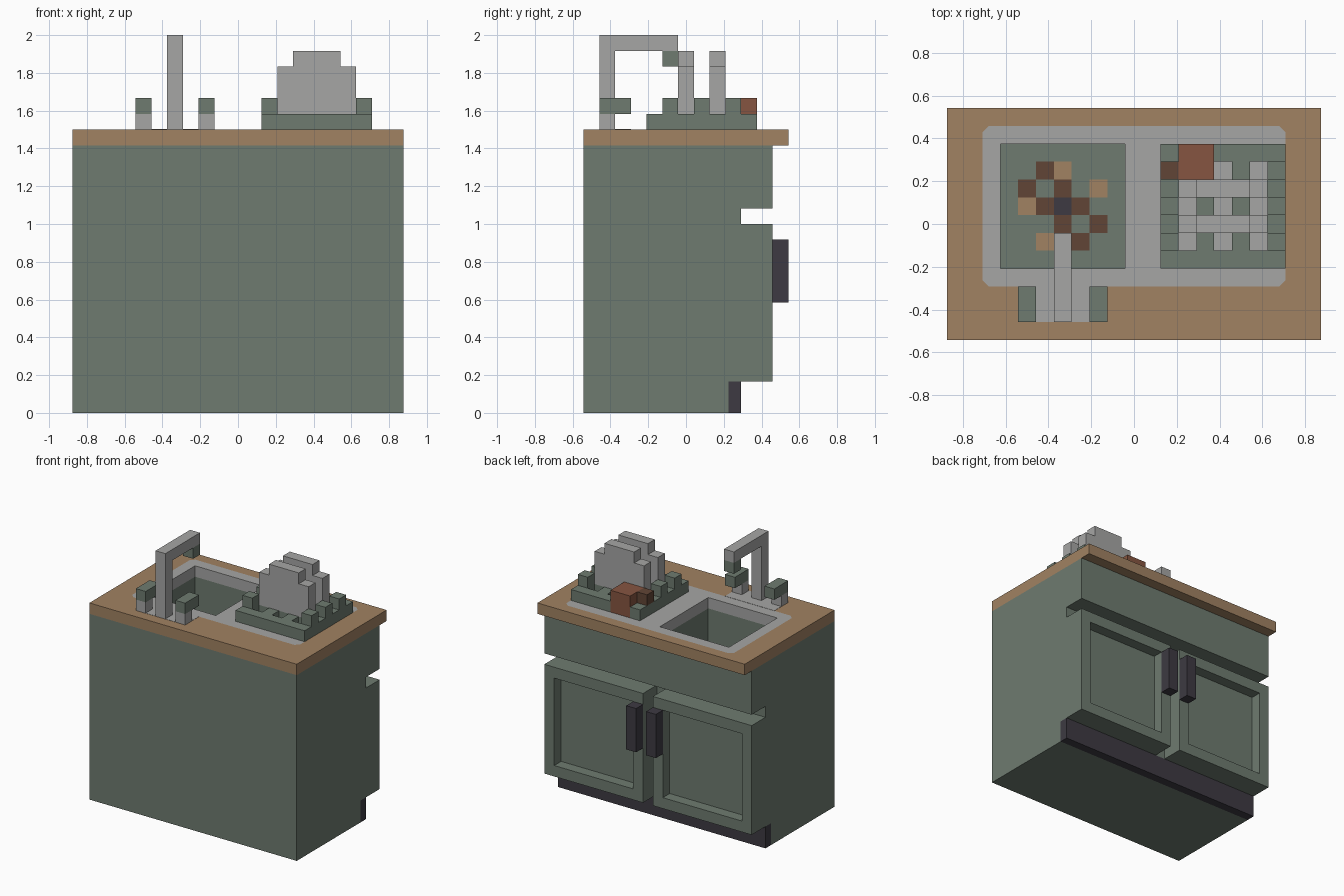
import bpy
import bmesh
from mathutils import Vector

if "Cube" in bpy.data.objects:
    bpy.data.objects.remove(bpy.data.objects["Cube"], do_unlink=True)

U = 1 / 12                              # one building block
SIZE = Vector((21, 13, 0))              # footprint in blocks


def pos(i, j, k):
    return (Vector((i, j, k)) - SIZE / 2) * U


def material(name, rgb):
    lin = [((c / 255 + 0.055) / 1.055) ** 2.4 for c in rgb] + [1]
    m = bpy.data.materials.new(name)
    m.use_nodes = True
    m.diffuse_color = lin
    m.node_tree.nodes["Principled BSDF"].inputs["Base Color"].default_value = lin
    return m


green = material("sage green", (110, 123, 112))
wood = material("wood", (161, 130, 98))
steel = material("light grey", (166, 166, 165))
dark = material("charcoal", (61, 58, 66))
clay = material("clay red", (134, 85, 65))
brown = material("dark brown", (97, 69, 54))


def finish(name, bm, mat):
    bmesh.ops.recalc_face_normals(bm, faces=bm.faces)
    me = bpy.data.meshes.new(name)
    bm.to_mesh(me)
    bm.free()
    ob = bpy.data.objects.new(name, me)
    bpy.context.collection.objects.link(ob)
    if mat:
        me.materials.append(mat)
    return ob


def boxes(name, mat, *spans, corner=0):
    """Boxes as (i0, i1, j0, j1, k0, k1), with optional cut upright corners."""
    bm = bmesh.new()
    for i0, i1, j0, j1, k0, k1 in spans:
        lo, hi = pos(i0, j0, k0), pos(i1, j1, k1)
        for v in bmesh.ops.create_cube(bm, size=1)["verts"]:
            v.co = [hi[a] if v.co[a] > 0 else lo[a] for a in range(3)]
    if corner:
        upright = [e for e in bm.edges
                   if abs(e.verts[0].co.z - e.verts[1].co.z) > 0.001]
        bmesh.ops.bevel(bm, geom=upright, offset=corner * U, segments=1,
                        affect='EDGES')
    return finish(name, bm, mat)


def cut(ob, *spans, corner=0):
    cutter = boxes(ob.name + "_cutter", None, *spans, corner=corner)
    cutter.hide_render = True
    mod = ob.modifiers.new("cut", 'BOOLEAN')
    mod.operation, mod.solver, mod.object = 'DIFFERENCE', 'EXACT', cutter
    bpy.context.view_layer.objects.active = ob
    bpy.ops.object.modifier_apply(modifier=mod.name)
    bpy.data.objects.remove(cutter, do_unlink=True)


# Cabinet: side profile with toe recess and a groove under the drawer front
profile = [(0, 0), (9.2, 0), (9.2, 2), (12, 2), (12, 12), (10, 12),
           (10, 13), (12, 13), (12, 17), (0, 17)]
bm = bmesh.new()
face = bm.faces.new([bm.verts.new(pos(0, j, k)) for j, k in profile])
ext = bmesh.ops.extrude_face_region(bm, geom=[face])["geom"]
bmesh.ops.translate(bm, vec=(21 * U, 0, 0),
                    verts=[g for g in ext if isinstance(g, bmesh.types.BMVert)])
cabinet = finish("cabinet", bm, green)

# Recessed door panels, gap between the doors, and the basin
cut(cabinet, (1, 9, 11, 12.5, 3, 11), (12, 20, 11, 12.5, 3, 11))
cut(cabinet, (10, 11, 10, 12.5, 1.5, 12.5))
cut(cabinet, (3, 10, 4, 11, 14, 17.5))

boxes("toe_kick", dark, (0, 21, 9.2, 10, 0, 2))
for side, i in (("right", 9), ("left", 11)):
    boxes(side + "_door_handle", dark, (i, i + 1, 12, 13, 7, 11))

# Worktop with the inset sink deck
worktop = boxes("worktop", wood, (0, 21, 0, 13, 17, 18))
cut(worktop, (2, 19, 3, 12, 16.5, 18.5), corner=0.35)
deck = boxes("sink_deck", steel, (2, 19, 3, 12, 17, 18), corner=0.35)
cut(deck, (3, 10, 4, 11, 16.5, 18.5))

# Stains and drain on the basin floor, front row first
FLOOR = [".......",
         "..T.B..",
         "...B.B.",
         ".TBDB..",
         ".B.B.T.",
         "..BT...",
         "......."]
for key, name, mat in (("T", "tan_stains", wood), ("B", "brown_stains", brown),
                       ("D", "drain", dark)):
    boxes(name, mat, *[(3 + c, 4 + c, 4 + r, 5 + r, 14, 14.05)
                       for r, row in enumerate(FLOOR)
                       for c, ch in enumerate(row) if ch == key])

# Tap
boxes("tap_base_plate", steel, (4, 9, 1, 3, 18, 18.02))
boxes("tap_spout", steel, (6, 7, 1, 2, 18, 23), (6, 7, 1, 6, 23, 24))
boxes("tap_nozzle", green, (6, 7, 5, 6, 22, 23))
for side, i in (("right", 4), ("left", 8)):
    boxes(side + "_tap_stem", steel, (i, i + 1, 1, 2, 18, 19))
    boxes(side + "_tap_lever", green, (i, i + 1, 1, 3, 19, 20))

# Dish rack: slotted base with side pegs
rack = boxes("rack_base", green, (12, 19, 4, 11, 18, 19))
cut(rack, *[(i, i + 1, j, j + 1, 17.5, 19.5)
            for i in (13, 15, 17) for j in (5, 7, 9) if (i, j) != (13, 9)])
cut(rack, (13, 15, 9, 11.5, 17.5, 19.5))
boxes("rack_pegs", green, *[(i, i + 1, j, j + 1, 19, 20)
                            for i in (12, 18) for j in (5, 7, 9)
                            if (i, j) != (12, 9)])

# Plates and mug standing in the rack
for name, j in (("front_plate", 6), ("back_plate", 8)):
    boxes(name, steel, (13, 18, j, j + 1, 19, 22), (14, 17, j, j + 1, 22, 23))
boxes("mug", clay, (13, 15, 9, 11, 18, 20))
boxes("mug_handle", brown, (12, 13, 9, 10, 19, 20))
